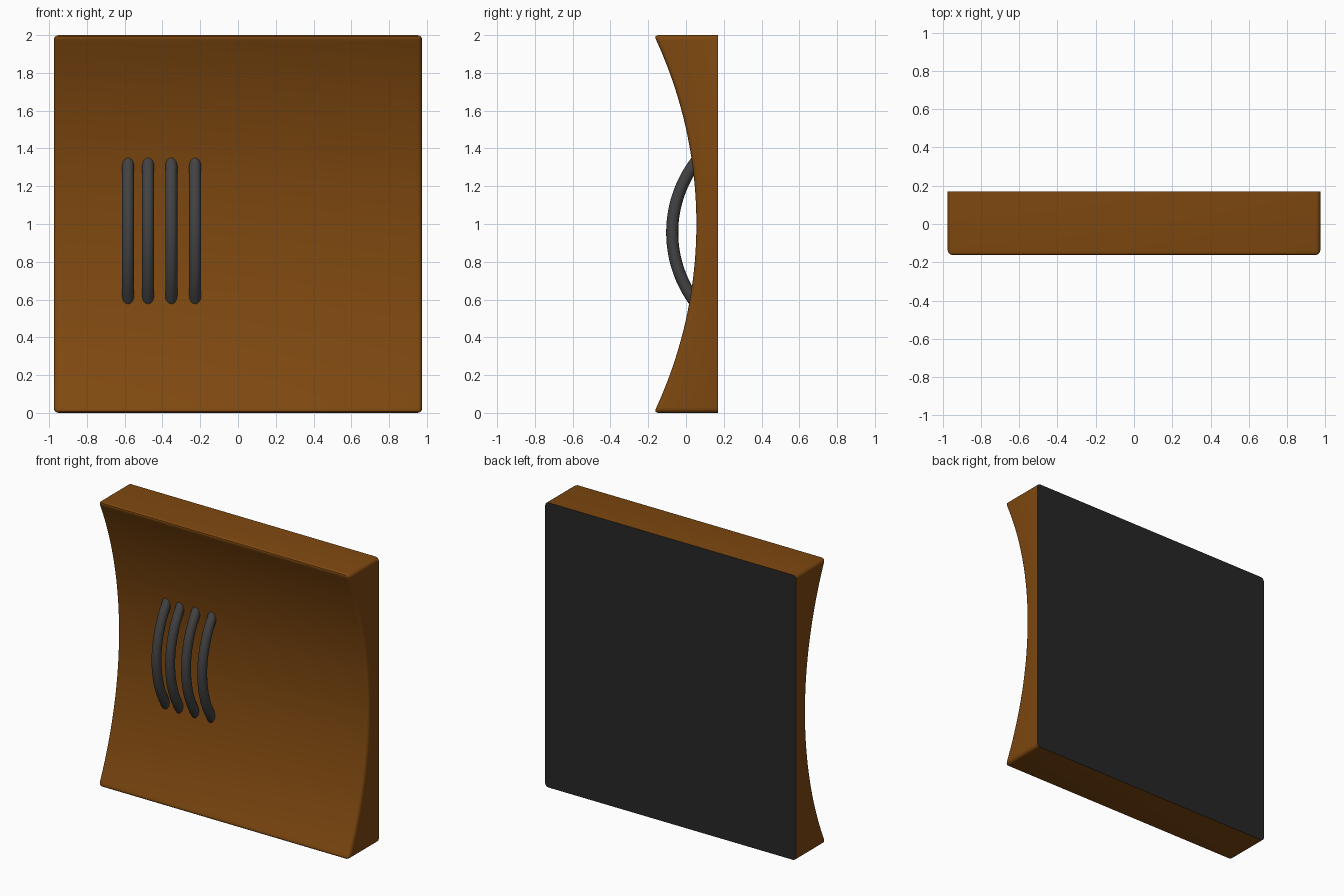
import bpy, bmesh, math

if "Cube" in bpy.data.objects:
    bpy.data.objects.remove(bpy.data.objects["Cube"])

def material(name, rgb):
    m = bpy.data.materials.new(name)
    m.diffuse_color = (*rgb, 1)
    m.use_nodes = True
    m.node_tree.nodes["Principled BSDF"].inputs["Base Color"].default_value = m.diffuse_color
    return m

wood = material("wood_brown", (0.21, 0.065, 0.005))
backing = material("dark_backing", (0.02, 0.02, 0.02))
metal = material("dark_metal", (0.055, 0.055, 0.055))

HALF_X, FRONT, BACK, MID, HEIGHT = 0.975, -0.17, 0.17, 0.055, 2.0
SAG = MID - FRONT
RADIUS = (1 + SAG * SAG) / (2 * SAG)

# Panel: concave front profile extruded along x
half = math.asin(1 / RADIUS)
N = 48
profile = [(BACK, 0.0)]
for i in range(N + 1):
    a = -half + 2 * half * i / N
    profile.append((MID - RADIUS * (1 - math.cos(a)), 1 + RADIUS * math.sin(a)))
profile.append((BACK, HEIGHT))

bm = bmesh.new()
left = bm.faces.new([bm.verts.new((-HALF_X, y, z)) for y, z in profile])
ext = bmesh.ops.extrude_face_region(bm, geom=[left])
bmesh.ops.translate(bm, vec=(2 * HALF_X, 0, 0),
                    verts=[v for v in ext["geom"] if isinstance(v, bmesh.types.BMVert)])
if not any(len(f.verts) > 4 and f.calc_center_median().x < -0.9 for f in bm.faces):
    bm.faces.new([v for v in left.verts])
bmesh.ops.recalc_face_normals(bm, faces=bm.faces[:])

# Round the front rim and the four corners, leave the back crisp
rim = []
for e in bm.edges:
    on_back = all(abs(v.co.y - BACK) < 1e-5 for v in e.verts)
    if not on_back and e.calc_face_angle(0) > math.radians(20):
        rim.append(e)
bmesh.ops.bevel(bm, geom=rim, offset=0.025, segments=4, profile=0.5,
                affect='EDGES', clamp_overlap=False)
bm.normal_update()
for f in bm.faces:
    if f.normal.y > 0.9:
        f.material_index = 1
me = bpy.data.meshes.new("concave_panel")
bm.to_mesh(me)
bm.free()
panel = bpy.data.objects.new("concave_panel", me)
bpy.context.collection.objects.link(panel)
me.materials.append(wood)
me.materials.append(backing)

# Bars: four bowed tubes with their ends sunk into the panel
def bar(index, x):
    cu = bpy.data.curves.new("bowed_bar", 'CURVE')
    cu.dimensions = '3D'
    cu.bevel_depth = 0.032
    cu.bevel_resolution = 6
    cu.use_fill_caps = True
    sp = cu.splines.new('POLY')
    steps, r, span = 32, 0.62, math.radians(42)
    sp.points.add(steps)
    for i, p in enumerate(sp.points):
        a = -span + 2 * span * i / steps
        p.co = (x, -0.073 + r * (1 - math.cos(a)), 0.955 + r * math.sin(a), 1)
    cu.materials.append(metal)
    ob = bpy.data.objects.new(f"bowed_bar_{index}", cu)
    bpy.context.collection.objects.link(ob)
    return ob

bars = [bar(i + 1, x) for i, x in enumerate((-0.582, -0.476, -0.353, -0.227))]

# Smooth shading with crisp edges
bpy.ops.object.select_all(action='DESELECT')
for ob in bars:
    ob.select_set(True)
bpy.context.view_layer.objects.active = bars[0]
bpy.ops.object.convert(target='MESH')
panel.select_set(True)
bpy.context.view_layer.objects.active = panel
bpy.ops.object.shade_smooth_by_angle(angle=math.radians(30))
